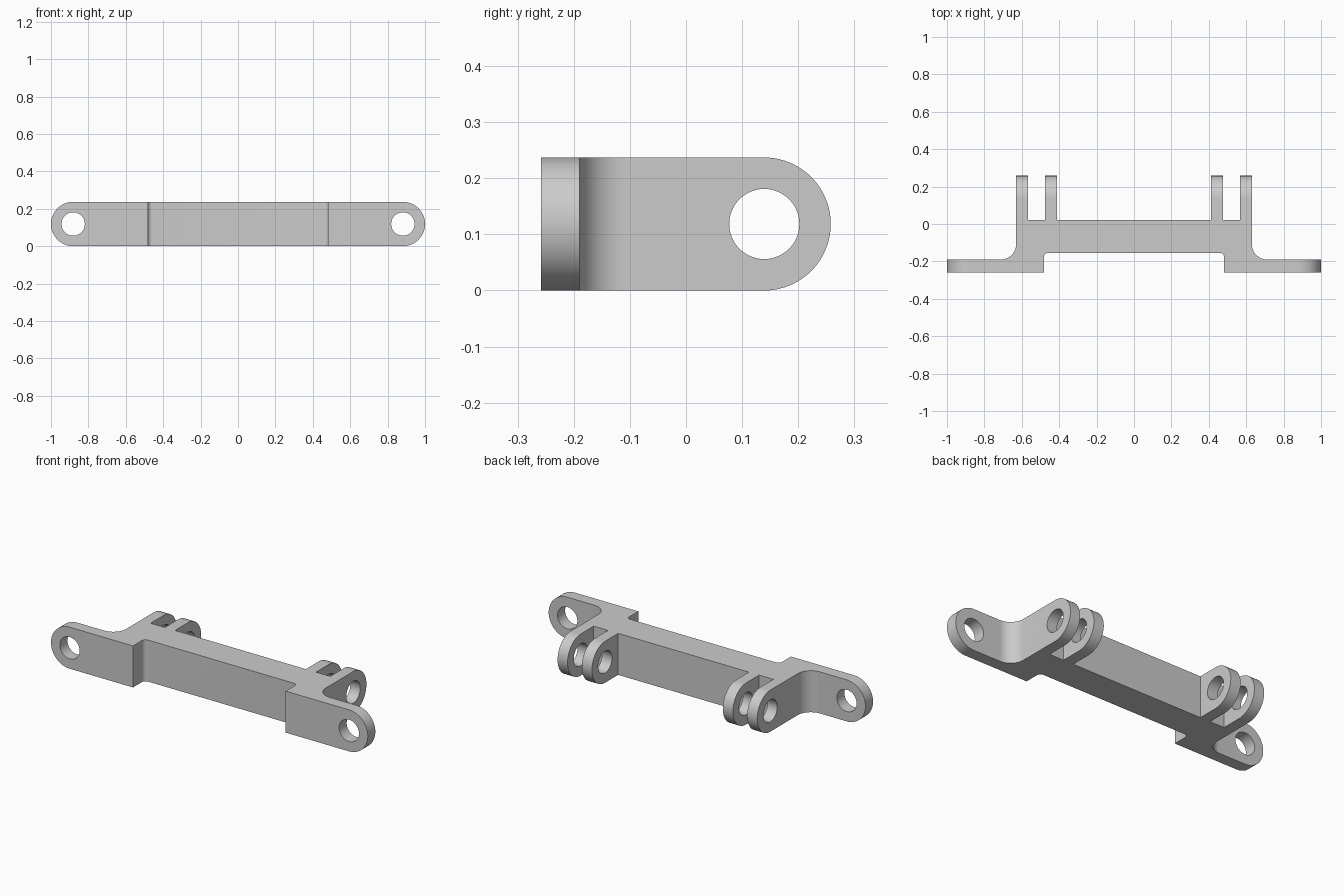
import bpy, bmesh, math
from mathutils import Vector

if "Cube" in bpy.data.objects:
    bpy.data.objects.remove(bpy.data.objects["Cube"])

H = 0.237            # bracket height
R = H / 2            # radius of the rounded ends
HOLE = 0.0625        # pin hole radius
TAB_X, LUG_Y = 1 - R, 0.258 - R

grey = bpy.data.materials.new("light grey")
grey.use_nodes = True
colour = (0.6, 0.6, 0.6, 1)
grey.diffuse_color = colour
grey.node_tree.nodes["Principled BSDF"].inputs["Base Color"].default_value = colour


def arc(cx, cy, r, start, end, steps):
    angles = [math.radians(start + (end - start) * i / steps) for i in range(steps + 1)]
    return [(cx + r * math.cos(a), cy + r * math.sin(a)) for a in angles]


def prism(name, points, place, direction):
    """Extrude a flat outline along a direction."""
    bm = bmesh.new()
    face = bm.faces.new([bm.verts.new(place(u, v)) for u, v in points])
    new = bmesh.ops.extrude_face_region(bm, geom=[face])["geom"]
    bmesh.ops.translate(bm, vec=Vector(direction),
                        verts=[e for e in new if isinstance(e, bmesh.types.BMVert)])
    bmesh.ops.recalc_face_normals(bm, faces=bm.faces)
    mesh = bpy.data.meshes.new(name)
    bm.to_mesh(mesh)
    bm.free()
    mesh.materials.append(grey)
    obj = bpy.data.objects.new(name, mesh)
    bpy.context.collection.objects.link(obj)
    return obj


def along_x(u, v):
    return (-1.2, u, v)


def along_y(u, v):
    return (u, -0.5, v)


# Plan outline of the left half: recess, end tab, filleted shoulder, two lugs
half = [*arc(0.46, -0.177, 0.022, 90, 0, 8), (0.482, -0.258), (1, -0.258), (1, -0.19),
        *arc(0.712, -0.108, 0.082, 270, 180, 16),
        (0.63, 0.258), (0.567, 0.258), (0.567, 0.022), (0.477, 0.022),
        (0.477, 0.258), (0.413, 0.258), (0.413, 0.022)]
outline = half + [(-x, y) for x, y in reversed(half)]
bracket = prism("bracket", outline, lambda u, v: (u, v, 0), (0, 0, H))

# Rounded silhouettes that trim the lugs and the tabs
lug_shape = [(-0.4, 0), *arc(LUG_Y, R, R, -90, 90, 40), (-0.4, H)]
tab_shape = arc(TAB_X, R, R, -90, 90, 40) + arc(-TAB_X, R, R, 90, 270, 40)
cutters = [(prism("lug_trim", lug_shape, along_x, (2.4, 0, 0)), "INTERSECT"),
           (prism("tab_trim", tab_shape, along_y, (0, 1, 0)), "INTERSECT")]

# Pin holes through the lugs and the tabs
cutters.append((prism("lug_hole", arc(LUG_Y, R, HOLE, 0, 360, 48)[:-1],
                      along_x, (2.4, 0, 0)), "DIFFERENCE"))
for side in (-1, 1):
    cutters.append((prism("tab_hole", arc(side * TAB_X, R, HOLE, 0, 360, 48)[:-1],
                          along_y, (0, 0.4, 0)), "DIFFERENCE"))

bpy.ops.object.select_all(action="DESELECT")
bpy.context.view_layer.objects.active = bracket
bracket.select_set(True)
for cutter, operation in cutters:
    cutter.hide_render = True
    mod = bracket.modifiers.new(cutter.name, "BOOLEAN")
    mod.operation, mod.object, mod.solver = operation, cutter, "EXACT"
    bpy.ops.object.modifier_apply(modifier=mod.name)
    bpy.data.objects.remove(cutter)

bpy.ops.object.shade_smooth_by_angle(angle=math.radians(30))
